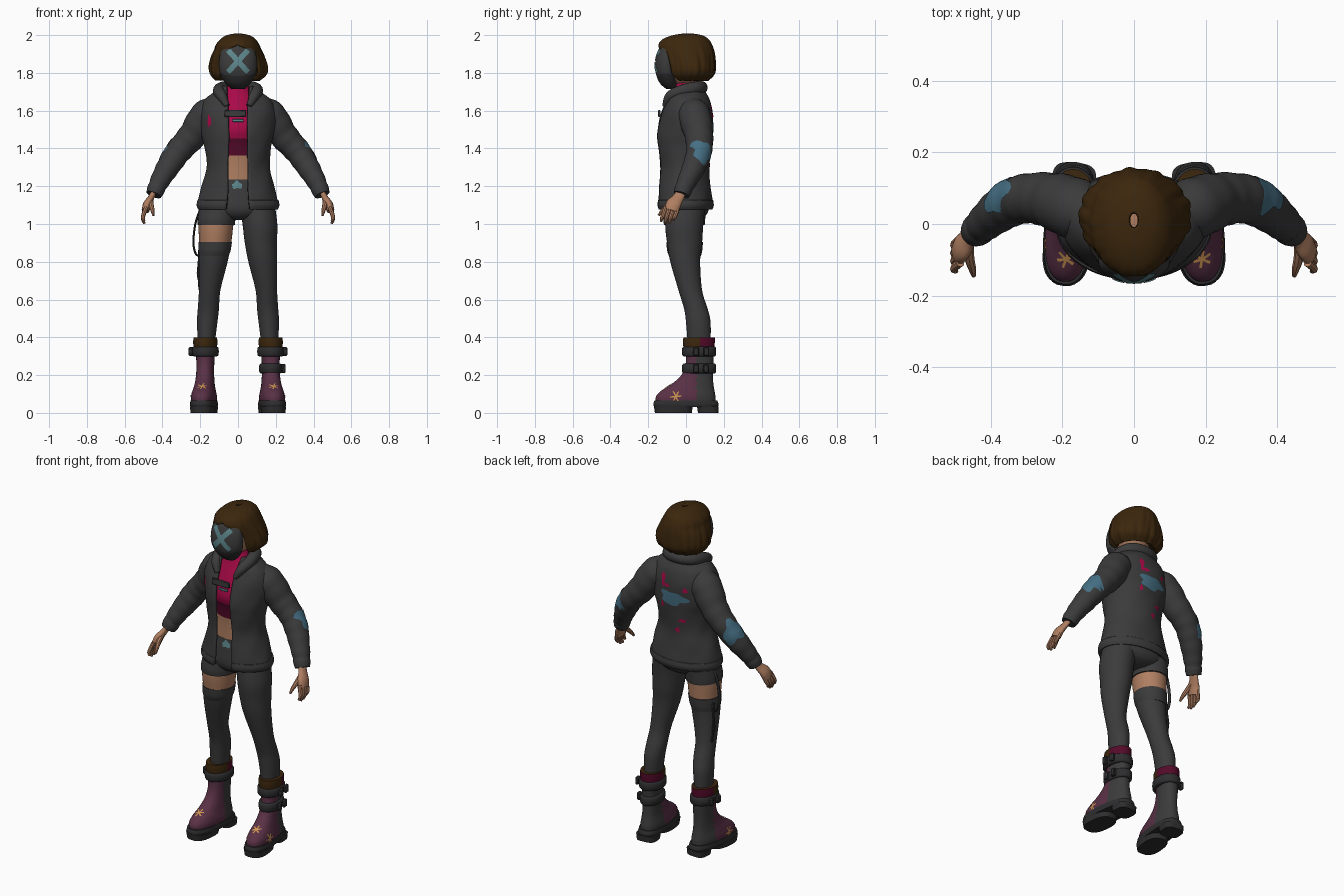
import bpy, bmesh
from math import sin, cos, pi, asin, radians
from mathutils import Vector, Matrix
from mathutils.bvhtree import BVHTree

if "Cube" in bpy.data.objects:
    bpy.data.objects.remove(bpy.data.objects["Cube"])


def colour(name, *rgb):
    m = bpy.data.materials.new(name)
    m.use_nodes = True
    m.diffuse_color = (*rgb, 1)
    m.node_tree.nodes["Principled BSDF"].inputs["Base Color"].default_value = (*rgb, 1)
    return m


GREY = colour("dark grey cloth", .044, .044, .044)
BLACK = colour("charcoal", .027, .027, .029)
HAIR = colour("dark brown", .045, .02, .004)
SKIN = colour("skin", .43, .21, .12)
CRIMSON = colour("crimson", .4, .003, .065)
MAROON = colour("maroon", .09, .003, .022)
TEAL = colour("pale teal", .11, .24, .26)
BLUE = colour("patch blue", .06, .16, .23)
PURPLE = colour("plum leather", .1, .03, .06)
GOLD = colour("gold", .6, .3, .08)
made = []


def finish(name, bm, mats, rule=None):
    """Turn a bmesh into an object; rule(centre, normal) picks the material."""
    bmesh.ops.remove_doubles(bm, verts=bm.verts, dist=.0002)
    bmesh.ops.recalc_face_normals(bm, faces=bm.faces)
    for f in bm.faces:
        f.material_index = rule(f.calc_center_median(), f.normal) if rule else 0
    me = bpy.data.meshes.new(name)
    bm.to_mesh(me)
    bm.free()
    for m in mats:
        me.materials.append(m)
    ob = bpy.data.objects.new(name, me)
    bpy.context.collection.objects.link(ob)
    made.append(ob)
    return ob


def spline(pts, steps):
    """Catmull-Rom resampling of tuples of any length."""
    ext = [pts[0], *pts, pts[-1]]
    out = []
    for a, b, c, d in zip(ext, ext[1:], ext[2:], ext[3:]):
        for t in (s / steps for s in range(steps)):
            out.append([(2*q + (r-p)*t + (2*p - 5*q + 4*r - s)*t*t + (3*q - p - 3*r + s)*t**3) / 2
                        for p, q, r, s in zip(a, b, c, d)])
    return out + [list(pts[-1])]


def skin_rings(bm, rings, closed, caps=True):
    rows = [[bm.verts.new(p) for p in ring] for ring in rings]
    n = len(rows[0])
    for lo, hi in zip(rows, rows[1:]):
        for k in range(n if closed else n - 1):
            j = (k + 1) % n
            bm.faces.new((lo[k], lo[j], hi[j], hi[k]))
    if closed and caps:
        bm.faces.new(rows[0])
        bm.faces.new(rows[-1])


def loft(name, rings, mats, rule=None, steps=6, n=36, power=1, opening=False, ripple=None, wall=0):
    """Stack rings (z, half width, front y, back y, centre x, front gap)."""
    bm = bmesh.new()
    loops = []
    for z, w, yf, yb, cx, gap in spline([(*r, 0, 0)[:6] if len(r) < 6 else r for r in rings], steps):
        a0 = asin(min(max(gap, 0) / w, 1)) if opening else 0
        loop = []
        for k in range(n + 1 if opening else n):
            a = a0 + (2*pi - 2*a0) * k / n
            s, c = sin(a), cos(a)
            s, c = [abs(q)**power * (1 if q > 0 else -1) for q in (s, c)]
            m = 1 + (ripple(a, z) if ripple else 0)
            loop.append((cx + w*s*m, (yf + yb)/2 - (yb - yf)/2*c*m, z))
        loops.append(loop)
    skin_rings(bm, loops, not opening)
    ob = finish(name, bm, mats, rule)
    if wall:
        mod = ob.modifiers.new("thickness", "SOLIDIFY")
        mod.thickness, mod.offset = wall, 0
    return ob


def tube(name, pts, mat, ref=(0, 1, 0), flat=1, steps=5, n=14, ripple=0):
    """Sweep a round or flattened section along (x, y, z, radius) points."""
    path = spline(pts, steps)
    bm = bmesh.new()
    loops = []
    for i, (x, y, z, r) in enumerate(path):
        d = Vector(path[min(i+1, len(path)-1)][:3]) - Vector(path[max(i-1, 0)][:3])
        u = d.cross(Vector(ref)).normalized()
        v = u.cross(d).normalized()
        r *= 1 + ripple * sin(i * 1.3)
        loops.append([Vector((x, y, z)) + u*r*flat*cos(2*pi*k/n) + v*r*sin(2*pi*k/n) for k in range(n)])
    skin_rings(bm, loops, True)
    return finish(name, bm, [mat])


def box(name, at, size, mat):
    bm = bmesh.new()
    bmesh.ops.create_cube(bm, size=1, matrix=Matrix.Translation(at) @ Matrix.Diagonal((*size, 1)))
    bmesh.ops.bevel(bm, geom=bm.edges[:], offset=min(size)*.25, segments=1, affect="EDGES")
    return finish(name, bm, [mat])


def blob(rx, ry, seed=0, n=28):
    wob = lambda a: 1 + .16*sin(3*a + seed) + .13*sin(5*a + 2*seed)
    return [(rx*wob(a)*cos(a), ry*wob(a)*sin(a)) for a in (2*pi*k/n for k in range(n))]


def strip(length, width, angle):
    c, s = cos(radians(angle)), sin(radians(angle))
    return [(x*c - y*s, x*s + y*c) for x, y in
            [(i*length/2, j*width/2) for i, j in ((-1, -1), (1, -1), (1, 1), (-1, 1))]]


def decal(name, mat, target, outline, at, facing, lift=.003, cell=.012):
    """Project a thin flat shape on to a surface, seen from the facing side."""
    bpy.context.view_layer.update()
    tree = BVHTree.FromObject(target, bpy.context.evaluated_depsgraph_get())
    d = -Vector(facing).normalized()
    u = d.cross(Vector((0, 0, 1))).normalized()
    v = u.cross(d)
    bm = bmesh.new()
    bm.faces.new([bm.verts.new((x, y, 0)) for x, y in outline])
    for axis in (Vector((1, 0, 0)), Vector((0, 1, 0))):
        for k in range(-9, 10):
            bmesh.ops.bisect_plane(bm, geom=bm.verts[:] + bm.edges[:] + bm.faces[:],
                                   plane_co=axis*k*cell, plane_no=axis)
    bmesh.ops.triangulate(bm, faces=bm.faces)
    for p in bm.verts:
        start = Vector(at) + u*p.co.x + v*p.co.y
        hit, nrm = tree.ray_cast(start, d)[:2]
        if hit is None:
            hit, nrm = tree.find_nearest(start)[:2]
        p.co = hit + nrm * (lift if nrm.dot(d) < 0 else -lift)
    ob = finish(name, bm, [mat])
    ob.location, ob.rotation_euler = target.location, target.rotation_euler


# Torso with fitted top and bare waist
loft("torso", [(1.8, .045, -.05, .055), (1.74, .052, -.06, .06), (1.68, .085, -.075, .06), (1.58, .13, -.11, .09),
               (1.5, .14, -.128, .09), (1.42, .125, -.11, .08), (1.32, .12, -.1, .08), (1.2, .14, -.1, .08)],
     [SKIN, CRIMSON, MAROON],
     lambda c, n: 0 if c.z > 1.745 or c.z < 1.36 else 1 if c.z > 1.45 else 2, steps=10)

# Open jacket, hem band and rolled collar
folds = lambda a, z: .012*sin(3*a + 22*z) + .008*sin(7*a - 30*z)
jacket = loft("jacket", [(1.725, .085, -.075, .085, 0, .06), (1.69, .125, -.09, .1, 0, .058),
                         (1.65, .172, -.105, .12, 0, .054), (1.58, .195, -.13, .135, 0, .05),
                         (1.48, .185, -.148, .135, 0, .048), (1.4, .168, -.145, .125, 0, .05),
                         (1.3, .16, -.135, .115, 0, .052), (1.2, .185, -.14, .125, 0, .052),
                         (1.12, .204, -.143, .133, 0, .056), (1.085, .2, -.14, .13, 0, .06)],
              [GREY], n=64, opening=True, ripple=folds, wall=.014)
loft("jacket_hem", [(1.125, .208, -.147, .137, 0, .058), (1.1, .212, -.15, .14, 0, .06), (1.08, .204, -.144, .133, 0, .06)],
     [GREY], n=48, opening=True, wall=.014)
half = [(.058, -.112, 1.625, .014), (.085, -.085, 1.675, .027), (.1, -.02, 1.705, .033), (.075, .055, 1.72, .035)]
tube("collar", half + [(0, .08, 1.722, .035)] + [(-x, y, z, r) for x, y, z, r in half[::-1]], GREY, ref=(0, 0, 1))
box("chest_clasp", (-.015, -.142, 1.585), (.115, .014, .036), GREY)
box("clasp_buckle", (0, -.139, 1.548), (.06, .008, .014), TEAL)

# Worn patches and paint marks on the jacket
decal("back_patch", BLUE, jacket, blob(.08, .04, 1), (-.01, .4, 1.5), (0, 1, 0))
for i, (x, z, w, h) in enumerate([(.055, 1.6, .012, .04), (.03, 1.57, .02, .01), (-.085, 1.56, .014, .014),
                                  (.06, 1.45, .009, .016), (-.06, 1.37, .02, .01), (-.03, 1.31, .012, .016)]):
    decal(f"back_mark_{i}", CRIMSON, jacket, blob(w, h, i), (x, .4, z), (0, 1, 0))
decal("chest_mark", CRIMSON, jacket, blob(.009, .03, 2), (-.15, -.4, 1.545), (0, -1, 0))

# Arms and hands
for s, side in ((1, "left"), (-1, "right")):
    m = lambda pts: [(s*x, y, z, r) for x, y, z, r in pts]
    sleeve = tube(side + "_sleeve", m([(.11, .02, 1.61, .07), (.17, .045, 1.57, .086), (.24, .068, 1.47, .076),
                                       (.31, .07, 1.39, .068), (.365, .045, 1.31, .062), (.415, .005, 1.225, .051),
                                       (.442, -.02, 1.165, .04)]), GREY, steps=7, n=28, ripple=.02)
    tube(side + "_cuff", m([(.427, -.007, 1.2, .046), (.436, -.015, 1.18, .047), (.446, -.024, 1.155, .041)]), GREY, n=20)
    decal(side + "_elbow_patch", BLUE, sleeve, blob(.055, .062, 2), (s*.43, .13, 1.42), (s*.65, .5, .5))
    tube(side + "_palm", m([(.44, -.02, 1.18, .027), (.46, -.04, 1.14, .03), (.48, -.065, 1.105, .04),
                            (.49, -.078, 1.07, .037)]), SKIN, flat=.55)
    for i, drop in enumerate((.012, 0, .002, .018)):
        y = -.108 + .022*i
        tube(f"{side}_finger_{i}", m([(.485, y, 1.09, .012), (.5, y - .012, 1.05, .0115),
                                      (.503, y - .02, 1.025 + drop/2, .01), (.496, y - .024, 1.002 + drop, .006)]),
             SKIN, n=8, steps=3)
    tube(side + "_thumb", m([(.462, -.055, 1.13, .014), (.46, -.095, 1.1, .014), (.452, -.125, 1.07, .011),
                             (.448, -.145, 1.045, .006)]), SKIN, ref=(1, 0, 0), n=8, steps=3)

# Head, mask and bobbed hair
loft("head", [(1.95, .03, -.04, .06), (1.92, .08, -.08, .1), (1.85, .095, -.1, .11), (1.78, .08, -.09, .08),
              (1.74, .04, -.06, .04)], [SKIN])
mask = loft("mask", [(1.965, .035, -.115, -.06), (1.945, .07, -.135, -.05), (1.9, .094, -.154, -.045),
                     (1.84, .1, -.164, -.045), (1.79, .092, -.158, -.045), (1.745, .067, -.138, -.045),
                     (1.715, .035, -.105, -.055)], [GREY, BLACK],
            lambda c, n: 1 if c.z < 1.785 + 1.5*c.x**2 else 0, steps=8, n=48)
for a in (48, -48):
    decal("mask_cross", TEAL, mask, strip(.155, .028, a), (0, -.4, 1.862), (0, -1, 0))
loft("hair", [(2, .012, -.01, .03, 0, 0), (1.99, .06, -.07, .085, 0, 0), (1.97, .088, -.12, .115, 0, 0),
              (1.945, .106, -.138, .13, -.002, .005), (1.915, .118, -.135, .14, 0, .07), (1.88, .134, -.12, .145, 0, .092),
              (1.83, .147, -.105, .147, .003, .098), (1.795, .14, -.1, .14, .003, .1), (1.765, .11, -.08, .11, 0, .095)],
     [HAIR], steps=5, n=96, opening=True, wall=.018,
     ripple=lambda a, z: (2.02 - z) * (.1*sin(13*a + 12*z) + .07*sin(23*a - 9*z)))
loft("hair_underside", [(1.94, .09, -.05, .12), (1.85, .115, -.04, .125), (1.785, .1, -.035, .11)], [HAIR])

# Hips and legs; the right leg has shorts and a thigh stocking
hips = loft("hips", [(1.235, .145, -.1, .09), (1.15, .178, -.11, .115), (1.08, .192, -.112, .12), (1.04, .14, -.09, .1),
                     (1.02, .06, -.05, .06)], [GREY])
decal("belt_plate", TEAL, hips, blob(.026, .02, 3), (-.005, -.4, 1.205), (0, -1, 0))
leg = [(1.12, .092, -.1, .105, .1), (1, .092, -.11, .092, .116), (.9, .085, -.1, .085, .121), (.8, .076, -.083, .075, .131),
       (.65, .057, -.04, .085, .15), (.55, .056, -.01, .115, .157), (.48, .054, 0, .13, .163), (.36, .044, .01, .13, .168)]
for s, side in ((1, "left"), (-1, "right")):
    loft(side + "_leg", [(*r[:4], s*r[4], 0) for r in leg], [GREY, SKIN],
         lambda c, n: 1 if s < 0 and .9 < c.z < 1.02 else 0, steps=9)
loft("shorts_cuff", [(1.1, .098, -.108, .108, -.104, 0), (1.03, .1, -.119, .102, -.113, 0), (.995, .098, -.117, .099, -.115, 0)],
     [GREY])
loft("stocking_top", [(.905, .089, -.104, .09, -.121, 0), (.86, .085, -.1, .086, -.124, 0), (.83, .078, -.09, .079, -.128, 0)],
     [GREY])
tube("thigh_strap", [(-.2, .02, 1.08, .01), (-.226, .02, 1, .011), (-.236, .02, .9, .011), (-.222, .02, .84, .011),
                     (-.195, .02, .83, .01)], BLACK, flat=.5, n=8)
tube("hanging_cord", [(-.2, .03, .88, .007), (-.21, .035, .76, .007), (-.203, .04, .67, .007), (-.188, .04, .625, .007),
                      (-.175, .03, .66, .007)], BLACK, n=8, ripple=.25)

# Boots, built at the origin and then turned outward
for s, side in ((1, "left"), (-1, "right")):
    start = len(made)
    boot = loft(side + "_boot", [(.05, .064, -.16, .158), (.085, .066, -.16, .157), (.115, .06, -.135, .152),
                                 (.15, .052, -.08, .146), (.2, .047, -.025, .143), (.27, .047, 0, .145),
                                 (.37, .055, -.004, .15)], [GREY, PURPLE],
                lambda c, n: 1 if c.y < .05 else 0, steps=6, n=48, power=.85)
    loft(side + "_sole", [(.03, .067, -.168, .168), (.045, .07, -.174, .174), (.065, .067, -.168, .166)], [BLACK], power=.75)
    loft(side + "_tread", [(0, .062, -.165, .03), (.035, .067, -.17, .035)], [BLACK], steps=2, power=.75)
    loft(side + "_heel", [(0, .058, .065, .17), (.035, .062, .06, .172)], [BLACK], steps=2, power=.6)
    loft(side + "_boot_cuff", [(.33, .06, -.012, .15), (.37, .064, -.016, .153), (.4, .062, -.014, .154)], [HAIR, MAROON],
         lambda c, n: 0 if c.y < .07 else 1, steps=3)
    for z in ((.325, .235) if s > 0 else (.325,)):
        w = .07 if z > .3 else .06
        loft(side + "_boot_strap", [(z - .026, w - .01, -.012, .152), (z - .018, w, -.02, .16), (z + .018, w, -.02, .16),
                                    (z + .026, w - .01, -.012, .152)], [BLACK], steps=2)
        for y in (.045, .1):
            box(side + "_buckle", (s*(w + .006), y, z), (.02, .03, .046), BLACK)
    for a in (20, -35, 75):
        decal(side + "_toe_stitch", GOLD, boot, strip(.05, .007, a), (0, -.3, .24), (0, -.9, .45))
        decal(side + "_side_stitch", GOLD, boot, strip(.06, .007, a + 40), (s*.2, -.06, .1), (s, 0, .1))
    for ob in made[start:]:
        ob.location.x = s*.18
        ob.rotation_euler.z = s*.1

# Smooth shading with crisp edges
bpy.ops.object.select_all(action="DESELECT")
for ob in made:
    ob.select_set(True)
bpy.context.view_layer.objects.active = made[0]
bpy.ops.object.shade_smooth_by_angle(angle=radians(42))
